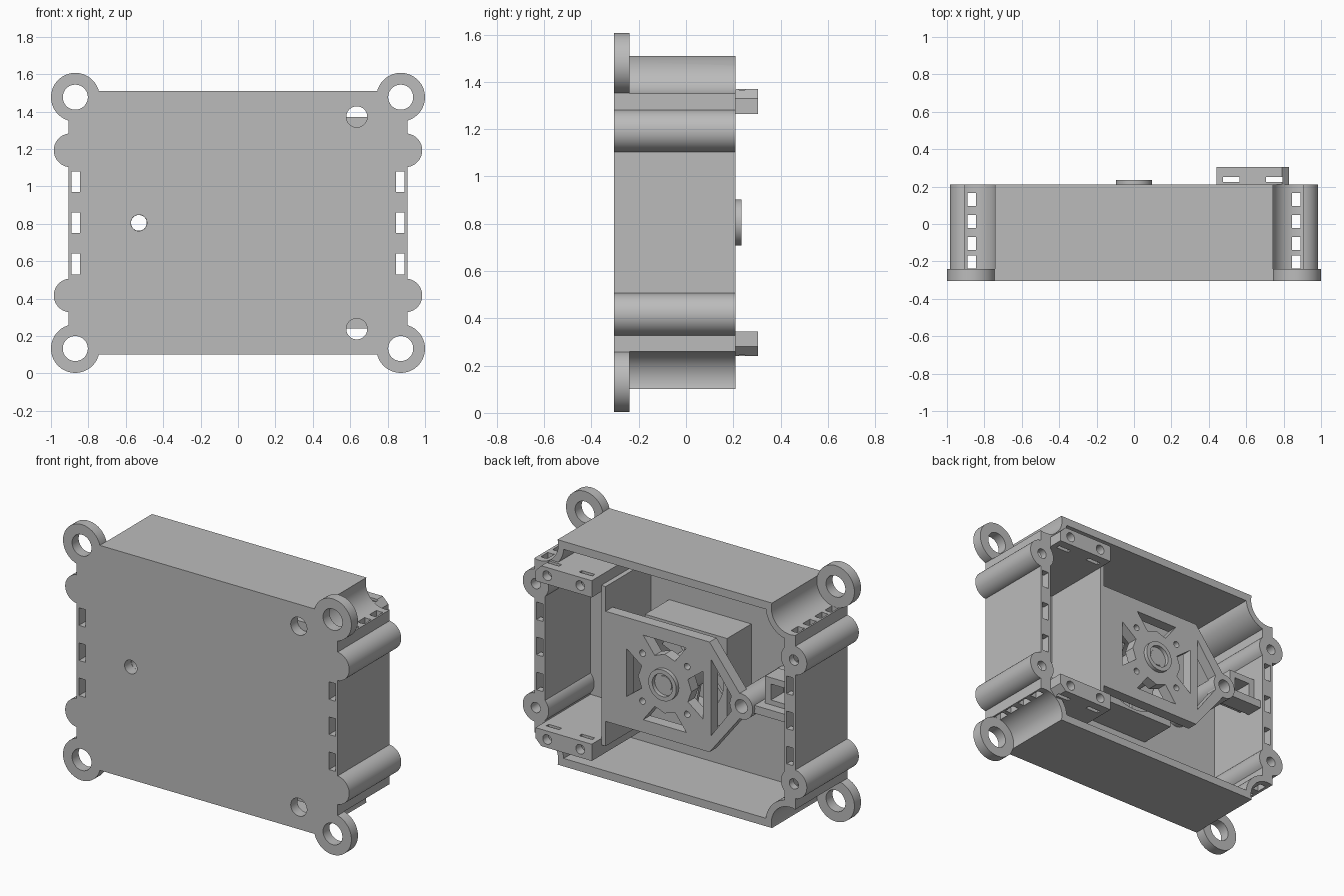
import bpy, bmesh, math

cube = bpy.data.objects.get("Cube")
if cube:
    bpy.data.objects.remove(cube)

grey = bpy.data.materials.new("plain_grey")
grey.use_nodes = True
colour = (0.5, 0.5, 0.5, 1)
grey.diffuse_color = colour
grey.node_tree.nodes["Principled BSDF"].inputs["Base Color"].default_value = colour

MID = 0.805               # height of the centre line
FRONT, FLOOR, BACK = -0.305, -0.24, 0.21


def prism(name, pts, y0, y1):
    """Outline in x and z, extruded along y."""
    bm = bmesh.new()
    face = bm.faces.new([bm.verts.new((x, y0, z)) for x, z in pts])
    new = bmesh.ops.extrude_face_region(bm, geom=[face])["geom"]
    bmesh.ops.translate(bm, vec=(0, y1 - y0, 0),
                        verts=[v for v in new if isinstance(v, bmesh.types.BMVert)])
    bmesh.ops.recalc_face_normals(bm, faces=bm.faces)
    mesh = bpy.data.meshes.new(name)
    bm.to_mesh(mesh)
    bm.free()
    mesh.materials.append(grey)
    ob = bpy.data.objects.new(name, mesh)
    bpy.context.collection.objects.link(ob)
    return ob


def box(name, x0, x1, z0, z1, y0, y1):
    return prism(name, [(x0, z0), (x1, z0), (x1, z1), (x0, z1)], y0, y1)


def cyl(name, x, z, r, y0, y1, n=48):
    ring = [2 * math.pi * (i + 0.5) / n for i in range(n)]
    return prism(name, [(x + r * math.cos(a), z + r * math.sin(a)) for a in ring], y0, y1)


def combine(ob, other, how="DIFFERENCE"):
    """Apply a boolean and throw the second shape away."""
    mod = ob.modifiers.new("combine", "BOOLEAN")
    mod.operation, mod.object, mod.solver = how, other, "EXACT"
    bpy.ops.object.select_all(action="DESELECT")
    bpy.context.view_layer.objects.active = ob
    ob.select_set(True)
    bpy.ops.object.modifier_apply(modifier=mod.name)
    bpy.data.objects.remove(other)


def smooth(ob):
    bpy.ops.object.select_all(action="DESELECT")
    bpy.context.view_layer.objects.active = ob
    ob.select_set(True)
    bpy.ops.object.shade_smooth_by_angle(angle=math.radians(30))


corners = [(sx * 0.87, MID + sz * 0.672) for sx in (-1, 1) for sz in (-1, 1)]
bumps = [(sx * 0.895, MID + sz * 0.388) for sx in (-1, 1) for sz in (-1, 1)]

# Open-backed case with concave corners
case = box("case", -0.905, 0.905, 0.1, 1.51, FRONT, BACK)
cavity = box("cavity", -0.83, 0.83, 0.15, 1.46, FLOOR, 0.4)
for x, z in corners:
    combine(cavity, cyl("post", x, z, 0.17, -0.5, 0.5))
combine(case, cavity)
for x, z in corners:
    combine(case, cyl("corner_cut", x, z, 0.131, FLOOR, 0.4))

# Mounting lugs and side screw columns
for x, z in corners:
    combine(case, cyl("lug", x, z, 0.13, FRONT, FLOOR), "UNION")
    combine(case, cyl("lug_hole", x, z, 0.067, -0.5, 0))
for x, z in bumps:
    combine(case, cyl("column", x, z, 0.09, FRONT, BACK), "UNION")
    combine(case, cyl("column_hole", x, z, 0.032, -0.1, 0.4, 24))

# Slots running through the side walls in both directions
for s in (-1, 1):
    x0, x1 = sorted((s * 0.845, s * 0.89))
    for dz in (-0.22, 0, 0.22):
        combine(case, box("slot", x0, x1, MID + dz - 0.055, MID + dz + 0.055, -0.5, 0.5))
    for y in (-0.204, -0.104, 0.014, 0.131):
        combine(case, box("slot", x0, x1, -0.1, 1.7, y - 0.035, y + 0.035))

# Holes in the front panel
combine(case, cyl("hole", -0.53, MID, 0.043, -0.5, 0))
for s in (-1, 1):
    combine(case, cyl("hole", 0.635, MID + s * 0.567, 0.056, -0.5, 0))
smooth(case)

# Connector clamps above and below the left bay
for s, label in ((1, "upper"), (-1, "lower")):
    inner, outer = MID + s * 0.46, MID + s * 0.565
    clamp = prism(label + "_clamp", [(0.44, inner), (0.83, inner), (0.83, outer - s * 0.04),
                                     (0.79, outer), (0.44, outer)], FLOOR, 0.305)
    for x in (0.52, 0.75):
        combine(clamp, cyl("screw_hole", x, MID + s * 0.513, 0.03, 0.0, 0.5, 24))
        combine(clamp, box("nut_slot", x - 0.045, x + 0.045, MID + s * 0.513 - 0.1,
                           MID + s * 0.513 + 0.1, 0.225, 0.25))
    smooth(clamp)

# Divider between the bay and the fan
box("divider", 0.41, 0.44, MID - 0.5, MID + 0.5, FLOOR, BACK)

# Fan bracket: plate tapering to a boss, with vents
bracket = prism("fan_bracket", [(0.41, MID - 0.345), (-0.31, MID - 0.345), (-0.55, MID - 0.04),
                                (-0.55, MID + 0.04), (-0.31, MID + 0.345), (0.41, MID + 0.345)],
                0.14, BACK)
for k in range(4):
    c, s = round(math.cos(k * math.pi / 2)), round(math.sin(k * math.pi / 2))
    vent = [(-0.15, 0.265), (-0.07, 0.16), (0, 0.185), (0.07, 0.16), (0.15, 0.265)]
    combine(bracket, prism("vent", [(c * x - s * z, MID + s * x + c * z) for x, z in vent], 0, 0.4))
for sx in (-1, 1):
    for sz in (-1, 1):
        combine(bracket, cyl("hole", sx * 0.155, MID + sz * 0.15, 0.02, 0, 0.4, 20))
combine(bracket, prism("gap", [(-0.32, MID - 0.24), (-0.32, MID + 0.24), (-0.46, MID + 0.05),
                               (-0.46, MID - 0.05)], 0, 0.4))
combine(bracket, cyl("boss_clearance", -0.53, MID, 0.07, 0, 0.4))
smooth(bracket)

# Screw boss and its arm to the right wall
boss = cyl("screw_boss", -0.53, MID, 0.08, FLOOR, BACK)
combine(boss, cyl("hole", -0.53, MID, 0.042, -0.5, 0.5))
smooth(boss)
box("boss_arm", -0.83, -0.6, MID - 0.03, MID + 0.02, 0.08, 0.19)
frame = box("socket_frame", -0.83, -0.64, MID + 0.02, MID + 0.19, 0.0, 0.13)
combine(frame, box("opening", -0.79, -0.68, MID + 0.05, MID + 0.15, -0.3, 0.3))

# Bearing ring standing proud of the bracket
ring = cyl("bearing_ring", 0, MID, 0.097, 0.14, 0.235)
combine(ring, cyl("recess", 0, MID, 0.07, 0.2, 0.4))
smooth(ring)
smooth(cyl("bearing_cap", 0, MID, 0.05, 0.16, 0.215))

# Fan housing, hub and blades
housing = box("fan_housing", -0.285, 0.285, MID - 0.28, MID + 0.28, FLOOR, 0.0)
combine(housing, cyl("bore", 0, MID, 0.262, -0.22, 0.4, 64))
smooth(housing)
smooth(cyl("fan_hub", 0, MID, 0.11, FLOOR, 0.14))
for k in range(7):
    a = k * 2 * math.pi / 7
    pts = [(r * math.cos(a + t), MID + r * math.sin(a + t))
           for r, t in ((0.1, 0), (0.25, 0.25), (0.25, 0.75), (0.1, 0.5))]
    prism("fan_blade", pts, -0.13, -0.11)
